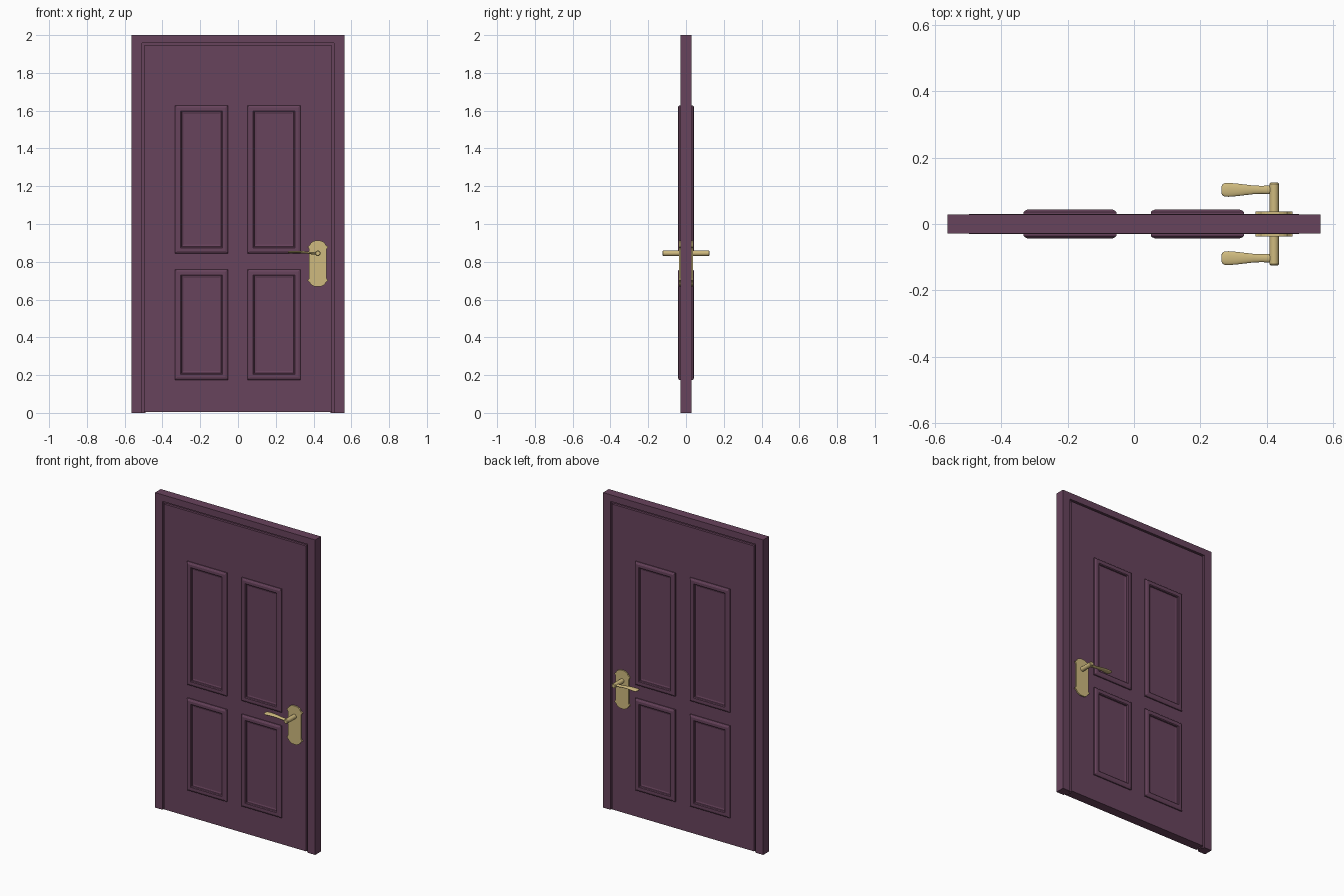
import bpy, bmesh, math
from mathutils import Vector, Matrix

if "Cube" in bpy.data.objects:
    bpy.data.objects.remove(bpy.data.objects["Cube"])


def material(name, rgb):
    m = bpy.data.materials.new(name)
    m.diffuse_color = (*rgb, 1)
    m.use_nodes = True
    m.node_tree.nodes["Principled BSDF"].inputs["Base Color"].default_value = m.diffuse_color
    return m


PLUM = material("plum_paint", (0.137, 0.056, 0.107))
BRASS = material("pale_brass", (0.62, 0.49, 0.21))


def finish(bm, name, mat, smooth=False):
    bmesh.ops.recalc_face_normals(bm, faces=bm.faces)
    me = bpy.data.meshes.new(name)
    bm.to_mesh(me)
    bm.free()
    me.materials.append(mat)
    ob = bpy.data.objects.new(name, me)
    bpy.context.collection.objects.link(ob)
    if smooth:
        bpy.ops.object.select_all(action='DESELECT')
        ob.select_set(True)
        bpy.context.view_layer.objects.active = ob
        bpy.ops.object.shade_smooth_by_angle(angle=math.radians(35))
    return ob


def loft(name, rings, mat, smooth=False):
    """Closed skin through equal-length rings, capped at both ends."""
    bm = bmesh.new()
    loops = [[bm.verts.new(p) for p in r] for r in rings]
    n = len(loops[0])
    for a, b in zip(loops, loops[1:]):
        for i in range(n):
            j = (i + 1) % n
            bm.faces.new((a[i], a[j], b[j], b[i]))
    bm.faces.new(loops[0])
    bm.faces.new(loops[-1])
    return finish(bm, name, mat, smooth)


def prism(name, outline, y0, y1, mat):
    """Outline in x, z extruded along y."""
    return loft(name, [[(x, y, z) for x, z in outline] for y in (y0, y1)], mat)


def u_shape(half_out, top_out, half_in, top_in):
    return [(-half_out, 0), (-half_out, top_out), (half_out, top_out), (half_out, 0),
            (half_in, 0), (half_in, top_in), (-half_in, top_in), (-half_in, 0)]


# Frame, the stop that closes the gap, and the door leaf
prism("door_frame", u_shape(0.5625, 2.0, 0.509, 1.958), -0.029, 0.029, PLUM)
prism("door_stop", u_shape(0.512, 1.961, 0.49, 1.935), -0.015, 0.015, PLUM)
prism("door_leaf", [(-0.498, 0.006), (-0.498, 1.945), (0.498, 1.945), (0.498, 0.006)],
      -0.030, 0.030, PLUM)

# Moulded panels: (inset from edge, height above the leaf)
MOULD = [(0, -0.005), (0, 0.006), (0.004, 0.010), (0.012, 0.0135), (0.029, 0.0135),
         (0.034, 0.010), (0.036, 0.004), (0.046, 0.001)]


def panel(name, x0, x1, z0, z1, s):
    rings = []
    for d, h in MOULD:
        y = s * (0.030 + h)
        rings.append([(x0 + d, y, z0 + d), (x1 - d, y, z0 + d),
                      (x1 - d, y, z1 - d), (x0 + d, y, z1 - d)])
    loft(name, rings, PLUM)


# Handle backplate half outline, offsets from its centre
PX, PZ = 0.4225, 0.790
QUARTER = [(0.046, 0.0), (0.046, 0.076), (0.050, 0.084), (0.056, 0.089),
           (0.049, 0.093), (0.042, 0.100), (0.037, 0.110), (0.028, 0.116), (0.014, 0.122)]
half = QUARTER + [(-x, z) for x, z in reversed(QUARTER)]
PLATE = [(PX + x, PZ + z) for x, z in half]
PLATE += [(PX + x, PZ - z) for x, z in reversed(half[1:-1])]

# Lever sections: x, half width in y, half thickness in z, height offset
LEVER = [(0.425, 0.013, 0.007, 0.000), (0.405, 0.013, 0.007, 0.000),
         (0.385, 0.012, 0.006, 0.001), (0.360, 0.013, 0.006, 0.004),
         (0.335, 0.016, 0.006, 0.006), (0.310, 0.019, 0.006, 0.007),
         (0.285, 0.021, 0.006, 0.006), (0.273, 0.020, 0.006, 0.006),
         (0.267, 0.017, 0.005, 0.006), (0.264, 0.011, 0.003, 0.006)]
HZ = 0.845


def circle(n):
    return [(math.cos(2 * math.pi * i / n), math.sin(2 * math.pi * i / n)) for i in range(n)]


for side, s in (("front", -1), ("back", 1)):
    for col, x0, x1 in (("left", -0.333, -0.053), ("right", 0.051, 0.331)):
        panel(f"{side}_upper_{col}_panel", x0, x1, 0.845, 1.628, s)
        panel(f"{side}_lower_{col}_panel", x0, x1, 0.175, 0.760, s)
    prism(f"{side}_handle_plate", PLATE, s * 0.025, s * 0.038, BRASS)
    # Spindle with a slightly softened end
    loft(f"{side}_handle_spindle",
         [[(PX + r * c, s * y, HZ + r * d) for c, d in circle(20)]
          for y, r in ((0.03, 0.0145), (0.121, 0.0145), (0.125, 0.011))], BRASS, True)
    loft(f"{side}_handle_lever",
         [[(x, s * 0.103 + w * c, HZ + dz + t * d) for c, d in circle(16)]
          for x, w, t, dz in LEVER], BRASS, True)
